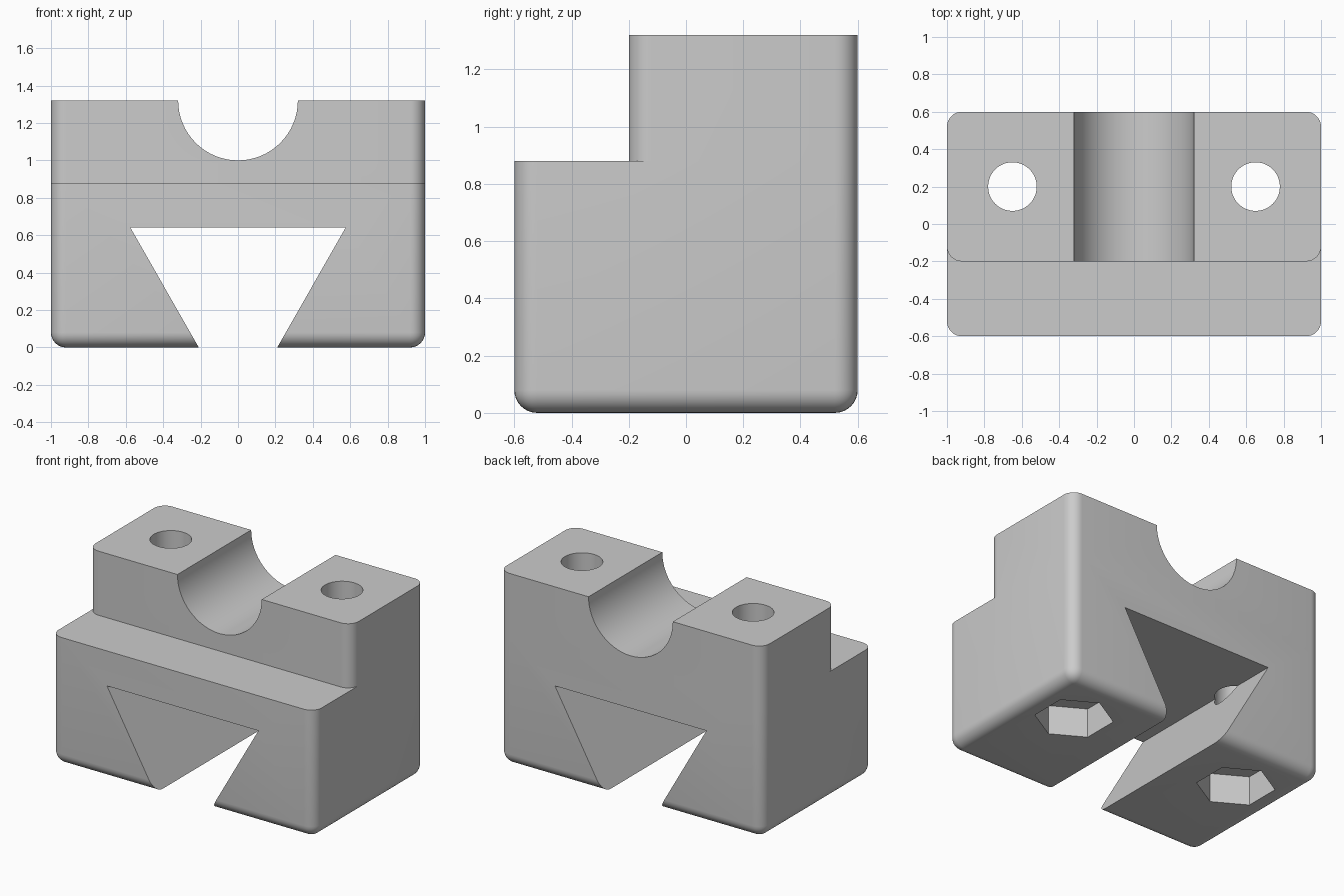
import bpy, bmesh, math
from mathutils import Matrix

if "Cube" in bpy.data.objects:
    bpy.data.objects.remove(bpy.data.objects["Cube"])

W, D = 1.0, 0.6          # half width and half depth
STEP, TOP = 0.88, 1.32   # shoulder and top heights
FILLET = 0.08
BOLT_X, BOLT_Y = 0.65, 0.2

grey = bpy.data.materials.new("plain grey")
grey.diffuse_color = (0.6, 0.6, 0.6, 1)
grey.use_nodes = True
grey.node_tree.nodes["Principled BSDF"].inputs["Base Color"].default_value = grey.diffuse_color


def to_object(name, bm):
    bmesh.ops.recalc_face_normals(bm, faces=bm.faces[:])
    mesh = bpy.data.meshes.new(name)
    bm.to_mesh(mesh)
    bm.free()
    mesh.materials.append(grey)
    obj = bpy.data.objects.new(name, mesh)
    bpy.context.collection.objects.link(obj)
    return obj


def rounded_box(name, y0, y1, z0, z1, round_bottom):
    """Box with filleted upright edges and, if asked, filleted bottom edges."""
    bm = bmesh.new()
    bmesh.ops.create_cube(bm, size=1)
    for v in bm.verts:
        v.co.x *= 2 * W
        v.co.y = y0 if v.co.y < 0 else y1
        v.co.z = z0 if v.co.z < 0 else z1
    edges = [e for e in bm.edges
             if abs(e.verts[0].co.z - e.verts[1].co.z) > 0.1
             or (round_bottom and max(v.co.z for v in e.verts) < z0 + 0.01)]
    bmesh.ops.bevel(bm, geom=edges, offset=FILLET, segments=8,
                    profile=0.5, affect='EDGES')
    return to_object(name, bm)


def prism_y(name, profile):
    """Extrude an x-z profile right through the block along y."""
    bm = bmesh.new()
    face = bm.faces.new([bm.verts.new((x, -1, z)) for x, z in profile])
    ext = bmesh.ops.extrude_face_region(bm, geom=[face])
    moved = [g for g in ext["geom"] if isinstance(g, bmesh.types.BMVert)]
    bmesh.ops.translate(bm, verts=moved, vec=(0, 2, 0))
    return to_object(name, bm)


def upright_prism(name, x, radius, sides, z0, z1, turn=0):
    bm = bmesh.new()
    place = Matrix.Translation((x, BOLT_Y, (z0 + z1) / 2)) @ Matrix.Rotation(turn, 4, 'Z')
    bmesh.ops.create_cone(bm, cap_ends=True, segments=sides, radius1=radius,
                          radius2=radius, depth=z1 - z0, matrix=place)
    return to_object(name, bm)


def combine(target, tool, operation):
    mod = target.modifiers.new(operation.title(), 'BOOLEAN')
    mod.operation, mod.solver, mod.object = operation, 'EXACT', tool
    bpy.context.view_layer.objects.active = target
    bpy.ops.object.modifier_apply(modifier=mod.name)
    bpy.data.objects.remove(tool)


# Stepped body: wide base with a narrower riser flush at the back
body = rounded_box("clamp_block", -D, D, 0, STEP, True)
combine(body, rounded_box("riser", -0.2, D, STEP, TOP, False), 'UNION')

# Dovetail slot through the underside (sides carried on below the base)
slope = (0.575 - 0.21) / 0.64
low = 0.21 - 0.1 * slope
combine(body, prism_y("dovetail_cutter",
                      [(-low, -0.1), (low, -0.1), (0.575, 0.64), (-0.575, 0.64)]),
        'DIFFERENCE')

# Half-round rod cradle in the top
circle = [(0.32 * math.cos(2 * math.pi * i / 64), TOP + 0.32 * math.sin(2 * math.pi * i / 64))
          for i in range(64)]
combine(body, prism_y("cradle_cutter", circle), 'DIFFERENCE')

# Bolt holes with hexagonal nut pockets underneath
for x in (-BOLT_X, BOLT_X):
    combine(body, upright_prism("bolt_cutter", x, 0.13, 48, -0.1, TOP + 0.1), 'DIFFERENCE')
    # nut corners point along y
    hexagon = upright_prism("nut_cutter", x, 0.245, 6, -0.1, 0.2)
    span = [max(abs(v.co[i] - c) for v in hexagon.data.vertices)
            for i, c in ((0, x), (1, BOLT_Y))]
    if span[0] > span[1]:
        bpy.data.objects.remove(hexagon)
        hexagon = upright_prism("nut_cutter", x, 0.245, 6, -0.1, 0.2, math.pi / 6)
    combine(body, hexagon, 'DIFFERENCE')

# Smooth fillets and bores, crisp edges elsewhere
bpy.ops.object.select_all(action='DESELECT')
body.select_set(True)
bpy.context.view_layer.objects.active = body
bpy.ops.object.shade_smooth_by_angle(angle=math.radians(30))
